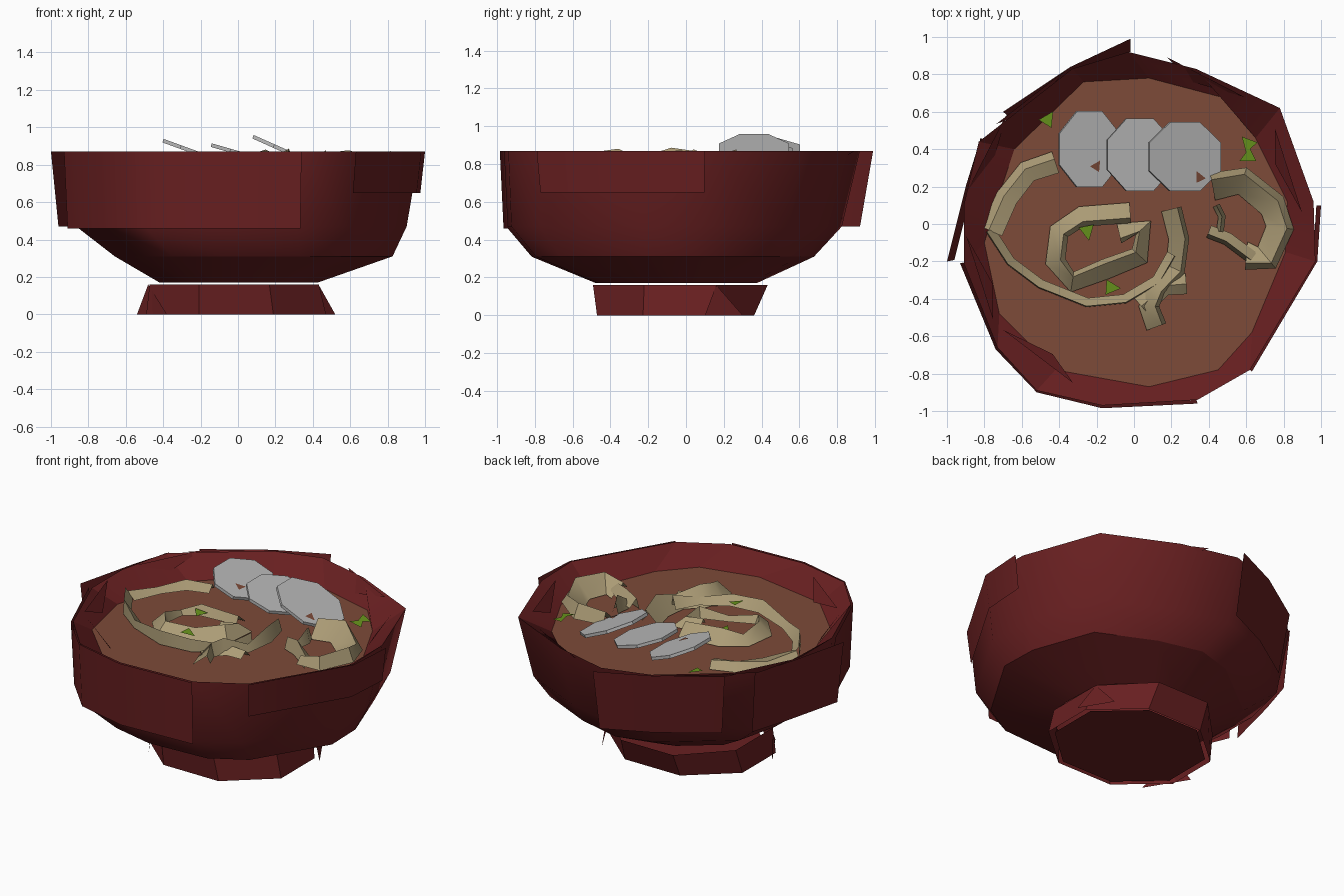
import bpy
import math
from mathutils import Vector, Matrix

cube = bpy.data.objects.get("Cube")
if cube:
    bpy.data.objects.remove(cube, do_unlink=True)


def material(name, colour):
    mat = bpy.data.materials.new(name)
    mat.use_nodes = True
    mat.diffuse_color = (*colour, 1)
    shader = next(n for n in mat.node_tree.nodes if n.type == "BSDF_PRINCIPLED")
    shader.inputs["Base Color"].default_value = (*colour, 1)
    shader.inputs["Roughness"].default_value = 0.8
    return mat


RED = material("dark red lacquer", (0.14, 0.014, 0.015))
BROTH = material("brown broth", (0.205, 0.07, 0.04))
PASTA = material("pale noodle", (0.41, 0.33, 0.18))
GREY = material("grey slice", (0.48, 0.48, 0.48))
GREEN = material("spring green", (0.14, 0.3, 0.012))

RIM_Z, SOUP_Z, NOODLE_Z, BASE_Z = 0.87, 0.75, 0.765, 0.17


def build(name, verts, faces, mat, angle=0):
    mesh = bpy.data.meshes.new(name)
    mesh.from_pydata([tuple(v) for v in verts], [], faces)
    mesh.materials.append(mat)
    mesh.update()
    obj = bpy.data.objects.new(name, mesh)
    bpy.context.collection.objects.link(obj)
    if angle:
        bpy.ops.object.select_all(action="DESELECT")
        obj.select_set(True)
        bpy.context.view_layer.objects.active = obj
        bpy.ops.object.shade_smooth_by_angle(angle=math.radians(angle))
    return obj


def loft(name, rings, mat, angle=0, closed=True):
    """Join rows of points, listed from top to bottom, into one skin."""
    n = len(rings[0])
    verts = [p for ring in rings for p in ring]
    faces = []
    for r in range(len(rings) - 1):
        for i in range(n if closed else n - 1):
            j = (i + 1) % n
            faces.append((r * n + i, (r + 1) * n + i, (r + 1) * n + j, r * n + j))
    return build(name, verts, faces, mat, angle)


def ring(outline, z, scale=1.0, dx=0.0, dy=0.0):
    return [(x * scale + dx, y * scale + dy, z) for x, y in outline]


def ellipse(rx, ry, cx, cy, z, sides=8):
    turn = 2 * math.pi / sides
    return [(cx + rx * math.cos(turn * (i + 0.5)), cy + ry * math.sin(turn * (i + 0.5)), z)
            for i in range(sides)]


# Bowl: uneven rim outline (anticlockwise) and matching broth outline
rim = [(0.97, -0.2), (0.96, 0.12), (0.78, 0.62), (0.33, 0.83), (-0.03, 0.92),
       (-0.33, 0.83), (-0.83, 0.44), (-0.91, 0.1), (-0.91, -0.21), (-0.73, -0.66),
       (-0.52, -0.89), (-0.17, -0.97), (0.34, -0.94), (0.62, -0.78)]
soup = [(0.81, -0.15), (0.82, 0.12), (0.65, 0.46), (0.46, 0.68), (0.08, 0.78),
        (-0.27, 0.76), (-0.64, 0.4), (-0.74, 0.1), (-0.8, -0.1), (-0.72, -0.48),
        (-0.42, -0.78), (0.08, -0.87), (0.45, -0.78), (0.63, -0.58)]

waist = ring(rim, 0.31, 0.79, 0.06, -0.05)
loft("bowl_wall", [ring(rim, RIM_Z), ring(rim, 0.47, 0.94, -0.01, -0.04), waist], RED, 45)
loft("bowl_underside", [waist, ring(rim, BASE_Z, 0.45, -0.01, -0.04)], RED, 45)
loft("bowl_inner_wall", [ring(soup, SOUP_Z), ring(rim, RIM_Z)], RED, 15)
build("broth", ring(soup, SOUP_Z), [tuple(range(len(soup)))], BROTH)


# Overlapping wall plates that jut out past the bowl
def wall_plate(name, path, low, taper):
    loft(name, [ring(path, RIM_Z), ring(path, low, taper)], RED, 45, closed=False)


wall_plate("left_back_plate", [(-0.82, 0.46), (-0.9, 0.2), (-1.0, -0.2)], 0.47, 0.96)
wall_plate("back_plate", [(-0.7, 0.6), (-0.34, 0.84), (-0.02, 0.99)], 0.47, 0.93)
wall_plate("right_plate", [(0.63, -0.79), (0.98, -0.2), (1.0, 0.1)], 0.65, 0.975)
wall_plate("front_plate", [(-0.93, -0.21), (-0.74, -0.67), (-0.52, -0.9), (-0.17, -0.985),
                           (0.34, -0.96)], 0.46, 0.98)


# Loose triangular splinters
def splinter(name, a, b, c):
    build(name, [a, b, c], [(0, 1, 2)], RED)


for k, degrees in enumerate((20, 65, 130, 155, 200, 235)):
    def at(radius, shift, z):
        t = math.radians(degrees + shift)
        return (radius * math.cos(t), radius * math.sin(t), z)
    splinter(f"rim_splinter_{k}", at(0.9, -16, RIM_Z), at(0.91, 14, RIM_Z),
             at(0.82, 3, SOUP_Z + 0.04))

# Foot: flared open ring with a smaller flat sole and bent corners
foot_top = ellipse(0.49, 0.5, -0.02, -0.03, 0.16)
loft("foot_wall", [foot_top, ellipse(0.52, 0.45, -0.01, -0.055, 0)], RED)
build("foot_sole", ellipse(0.48, 0.43, -0.01, -0.05, 0.004), [tuple(reversed(range(8)))], RED)
splinter("foot_corner_right", (-0.54, -0.12, 0), (-0.38, -0.38, 0), (-0.48, -0.2, 0.16))
splinter("foot_corner_left", (0.52, 0.1, 0), (0.4, 0.3, 0), (0.43, 0.16, 0.16))


# Noodles: ridged ribbons along a flat path
def noodle(name, path, width, height, lean=0.0):
    pts = [Vector((x, y, 0)) for x, y in path]
    rows = []
    for i, p in enumerate(pts):
        along = (pts[min(i + 1, len(pts) - 1)] - pts[max(i - 1, 0)]).normalized()
        side = Vector((-along.y, along.x, 0)) * width / 2
        lift = height * (0.75 + 0.25 * math.sin(2.3 * i))
        up = Vector((0, 0, 1))
        base = p + up * NOODLE_Z
        rows.append([base - side, base + side * lean + up * lift, base + side + up * 0.02])
    loft(name, rows, PASTA, 40, closed=False)


noodle("middle_noodle_loop", [(-0.02, 0.06), (-0.28, 0.04), (-0.4, -0.04), (-0.42, -0.2),
                              (-0.33, -0.31), (-0.15, -0.24), (0.03, -0.17), (0.05, -0.02),
                              (-0.08, -0.05)], 0.11, 0.09, 0.5)
noodle("long_front_noodle", [(-0.77, -0.03), (-0.66, -0.2), (-0.5, -0.32), (-0.25, -0.42),
                             (-0.05, -0.4), (0.12, -0.3), (0.2, -0.16)], 0.05, 0.1, -0.8)
noodle("front_noodle", [(0.2, 0.08), (0.24, -0.08), (0.22, -0.24), (0.12, -0.34),
                        (0.08, -0.44), (0.12, -0.55)], 0.11, 0.13, 0.6)
noodle("front_noodle_tail", [(0.28, -0.32), (0.16, -0.33), (0.04, -0.44)], 0.11, 0.07)
noodle("right_noodle", [(0.42, 0.2), (0.58, 0.23), (0.74, 0.1), (0.78, -0.02), (0.71, -0.18),
                        (0.6, -0.17)], 0.15, 0.12, 0.5)
noodle("right_noodle_strand", [(0.4, -0.04), (0.5, -0.08), (0.66, -0.2)], 0.07, 0.1, -0.4)
noodle("right_noodle_end", [(0.44, 0.1), (0.47, 0.04), (0.46, -0.04)], 0.04, 0.12)
noodle("left_noodle", [(-0.42, 0.33), (-0.57, 0.28), (-0.68, 0.14), (-0.76, -0.04)],
       0.12, 0.06, -0.3)


# Slices: thin tilted eight-sided discs, raised on their right-hand side (-x)
def slice_disc(name, centre, rx, ry, tilt):
    spin = Matrix.Rotation(math.radians(tilt), 3, "Y")
    edges = [ellipse(rx, ry, 0, 0, z) for z in (0.01, -0.01)]
    verts = [Vector(centre) + spin @ Vector(p) for e in edges for p in e]
    faces = [tuple(range(8)), tuple(reversed(range(8, 16)))]
    faces += [(i, i + 8, (i + 1) % 8 + 8, (i + 1) % 8) for i in range(8)]
    build(name, verts, faces, GREY)


slice_disc("slice_left", (-0.24, 0.4, 0.87), 0.185, 0.22, 20)
slice_disc("slice_middle", (0.03, 0.37, 0.855), 0.195, 0.21, 16)
slice_disc("slice_right", (0.27, 0.36, 0.865), 0.225, 0.2, 24)


# Small triangular flakes, sloping down towards +x
def flake(name, x, y, z, size, turn, slope, mat):
    pts = []
    for a in (0, 2.2, 4.1):
        dx, dy = size * math.cos(turn + a), size * math.sin(turn + a)
        pts.append((x + dx, y + dy, z - slope * dx))
    build(name, pts, [(0, 1, 2)], mat)


for k, (x, y, z) in enumerate([(-0.46, 0.56, 0.83), (0.61, 0.43, 0.83), (0.61, 0.36, 0.83),
                               (-0.25, -0.04, 0.82), (-0.12, -0.34, 0.84)]):
    flake(f"herb_flake_{k}", x, y, z, 0.05, k * 1.3 + 1, 0.2, GREEN)
flake("broth_fleck_left", -0.2, 0.31, 0.87, 0.035, 1, 0.36, BROTH)
flake("broth_fleck_right", 0.35, 0.25, 0.845, 0.035, 2, 0.44, BROTH)
